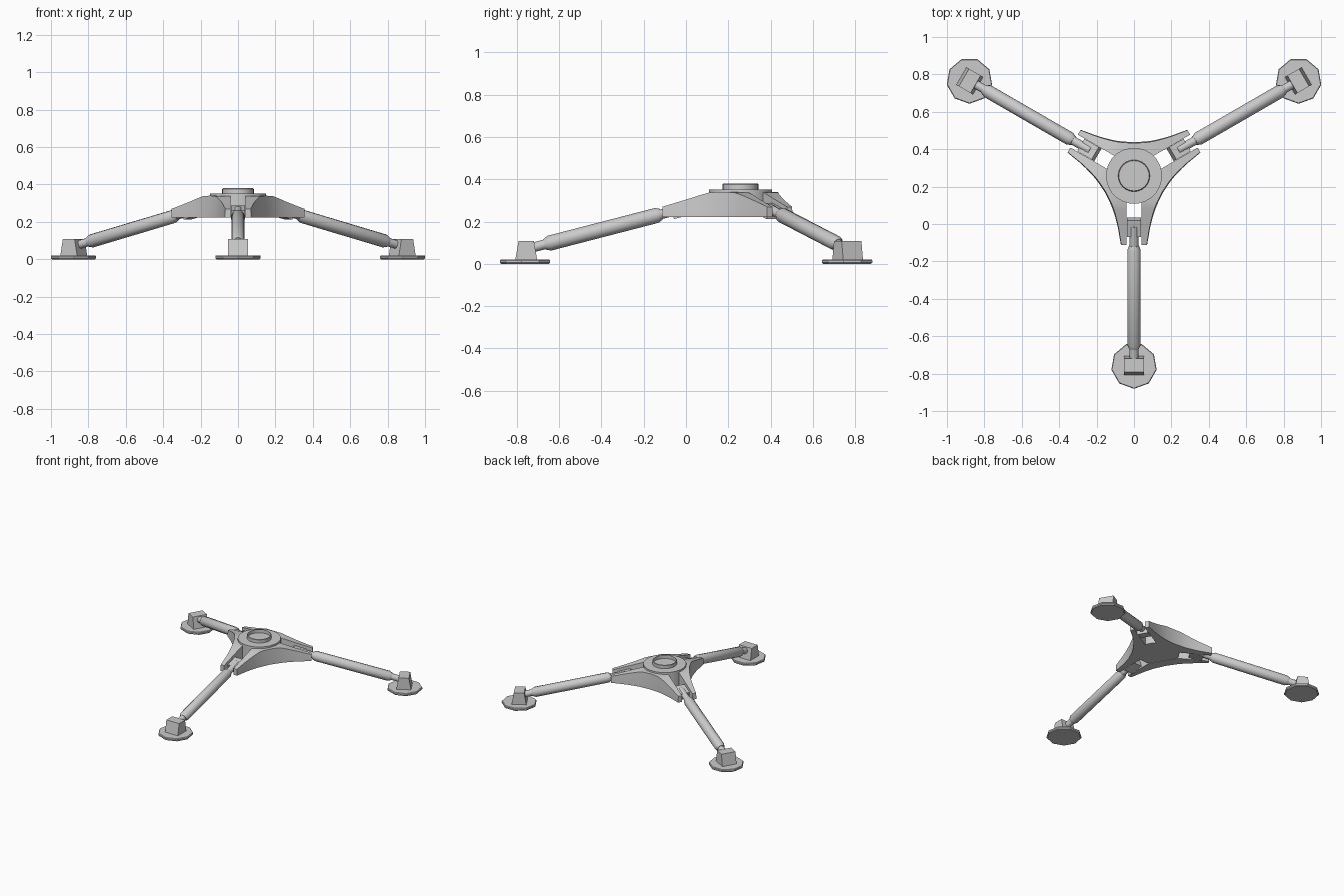
import bpy, bmesh, math
from mathutils import Matrix, Vector

if "Cube" in bpy.data.objects:
    bpy.data.objects.remove(bpy.data.objects["Cube"])

CENTRE = Vector((0, 0.258, 0))
ANGLES = [math.radians(a) for a in (-90, 30, 150)]


def make(name, verts, faces, angle=0.0, smooth=None):
    mesh = bpy.data.meshes.new(name)
    bm = bmesh.new()
    bv = [bm.verts.new(v) for v in verts]
    for f in faces:
        bm.faces.new([bv[i] for i in f])
    bmesh.ops.recalc_face_normals(bm, faces=bm.faces)
    bm.transform(Matrix.Translation(CENTRE) @ Matrix.Rotation(angle, 4, 'Z'))
    bm.to_mesh(mesh)
    bm.free()
    ob = bpy.data.objects.new(name, mesh)
    bpy.context.collection.objects.link(ob)
    if smooth:
        bpy.ops.object.select_all(action='DESELECT')
        ob.select_set(True)
        bpy.context.view_layer.objects.active = ob
        bpy.ops.object.shade_smooth_by_angle(angle=math.radians(smooth))
    return ob


def lathe(profile, sides, matrix=Matrix(), caps=(True, True), turn=0.0):
    """Rings of (radius, height) around local z, moved by matrix."""
    verts, faces = [], []
    for r, h in profile:
        for k in range(sides):
            a = turn + 2 * math.pi * k / sides
            verts.append(matrix @ Vector((r * math.cos(a), r * math.sin(a), h)))
    for i in range(len(profile) - 1):
        for k in range(sides):
            n = (k + 1) % sides
            faces.append((i * sides + k, i * sides + n,
                          (i + 1) * sides + n, (i + 1) * sides + k))
    if caps[0]:
        faces.append(tuple(range(sides))[::-1])
    if caps[1]:
        faces.append(tuple(range((len(profile) - 1) * sides, len(profile) * sides)))
    return verts, faces


def prism(profile, half_width):
    """(x, z) profile extruded across y."""
    n = len(profile)
    verts = [(x, s * half_width, z) for s in (-1, 1) for x, z in profile]
    faces = [tuple(range(n))[::-1], tuple(range(n, 2 * n))]
    faces += [(i, (i + 1) % n, n + (i + 1) % n, n + i) for i in range(n)]
    return verts, faces


# central hub and open collar
make("hub", *lathe([(0.15, 0.224), (0.15, 0.352)], 24, turn=math.pi / 24), smooth=30)
make("collar", *lathe([(0.085, 0.352), (0.085, 0.376), (0.081, 0.380),
                       (0.081, 0.353)], 24, caps=(False, False)), smooth=30)

# curved wings, each joining one side of two neighbouring arms
# (distance along leg, outer half width, top height)
HALF = [(0.37, 0.070, 0.270), (0.33, 0.077, 0.282), (0.288, 0.084, 0.295),
        (0.248, 0.093, 0.307), (0.208, 0.104, 0.320), (0.175, 0.115, 0.330),
        (0.145, 0.128, 0.338)]


def on_leg(d, l, side):
    # legs at 30 and 150 degrees seen from the sector facing +y
    x = d * math.cos(math.pi / 6) - l * 0.5
    return Vector((side * x, d * 0.5 + l * math.cos(math.pi / 6), 0))


pairs = [(on_leg(d, l, 1), on_leg(d, 0.04, 1), z) for d, l, z in HALF]
pairs.append((Vector((0, 0.179, 0)), Vector((0, 0.11, 0)), 0.34))
pairs += [(on_leg(d, l, -1), on_leg(d, 0.04, -1), z) for d, l, z in reversed(HALF)]
UP = Vector((0, 0, 1))
wing_v, wing_f = [], []
for o, i, z in pairs:
    wing_v += [o + UP * 0.222, o + UP * 0.242, o.lerp(i, 0.07) + UP * z,
               i + UP * z, i + UP * 0.222]
for n in range(len(pairs) - 1):
    for k in range(5):
        m = (k + 1) % 5
        wing_f.append((n * 5 + k, n * 5 + m, n * 5 + 5 + m, n * 5 + 5 + k))
wing_f += [tuple(range(5)), tuple(range(len(wing_v) - 5, len(wing_v)))]

# leg axis in the leg's own upright plane
top, low = Vector((0.27, 0, 0.262)), Vector((1.0, 0, 0.073))
axis = low - top
aim = Matrix.Translation(top) @ axis.to_track_quat('Z', 'Y').to_matrix().to_4x4()
L = axis.length

for n, a in enumerate(ANGLES):
    tag = "_%d" % (n + 1)
    make("hub_wing" + tag, wing_v, wing_f, a + math.radians(150) + math.pi, smooth=30)
    # hinge block between the arms
    make("hinge_block" + tag, *prism([(0.223, 0.235), (0.315, 0.212), (0.328, 0.262),
                                      (0.240, 0.287)], 0.0385), a)
    # thin rod and outer sleeve
    make("leg_rod" + tag, *lathe([(0.023, 0), (0.023, L)], 12, aim), a, smooth=35)
    make("leg_sleeve" + tag, *lathe([(0.026, 0.108), (0.036, 0.130), (0.036, 0.655),
                                     (0.026, 0.678)], 12, aim), a, smooth=35)
    # foot bracket and nine-sided pad
    make("foot_bracket" + tag, *prism([(0.962, 0.018), (1.066, 0.018), (1.050, 0.109),
                                       (0.978, 0.109)], 0.054), a)
    pad = Matrix.Translation((1.016, 0, 0))
    make("foot_pad" + tag, *lathe([(0.117, 0), (0.123, 0.006), (0.123, 0.016),
                                   (0.119, 0.021)], 9, pad), a)
